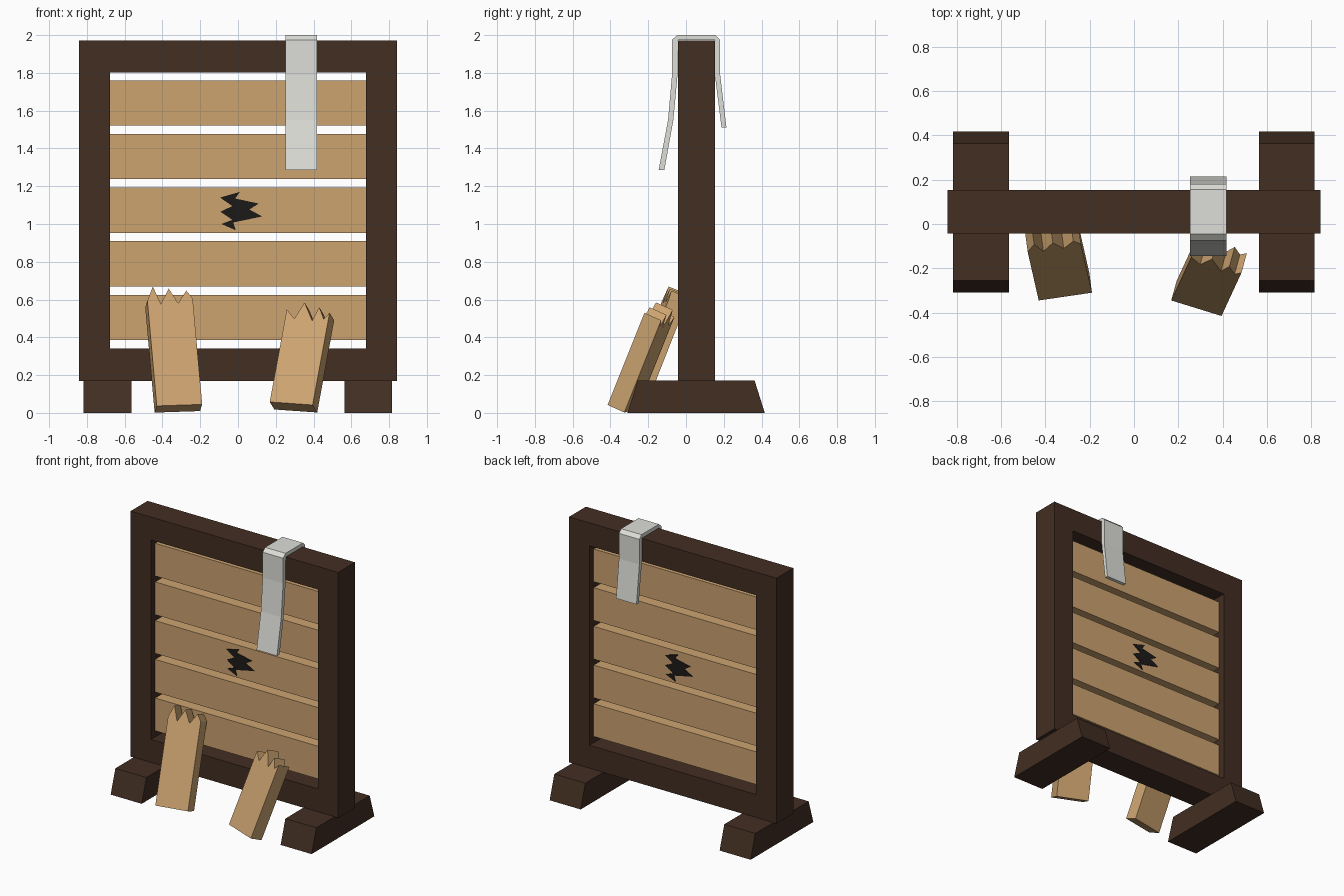
import bpy, bmesh
from mathutils import Vector

if "Cube" in bpy.data.objects:
    bpy.data.objects.remove(bpy.data.objects["Cube"])


def material(name, rgb):
    m = bpy.data.materials.new(name)
    m.diffuse_color = [((c / 255 + 0.055) / 1.055) ** 2.4 for c in rgb] + [1]
    m.use_nodes = True
    m.node_tree.nodes["Principled BSDF"].inputs["Base Color"].default_value = m.diffuse_color
    return m


DARK = material("dark_wood", (66, 46, 34))
WOOD = material("light_wood", (204, 163, 112))
CLOTH = material("cloth", (222, 222, 216))
BLACK = material("crack_black", (28, 26, 24))


def finish(bm, name, mat):
    bmesh.ops.recalc_face_normals(bm, faces=bm.faces)
    me = bpy.data.meshes.new(name)
    bm.to_mesh(me)
    bm.free()
    me.materials.append(mat)
    ob = bpy.data.objects.new(name, me)
    bpy.context.collection.objects.link(ob)
    return ob


def extrude(bm, faces, offset):
    geo = bmesh.ops.extrude_face_region(bm, geom=faces, use_keep_orig=True)["geom"]
    verts = [g for g in geo if isinstance(g, bmesh.types.BMVert)]
    bmesh.ops.translate(bm, verts=verts, vec=offset)


def prism(name, points, offset, mat):
    bm = bmesh.new()
    face = bm.faces.new([bm.verts.new(p) for p in points])
    extrude(bm, [face], Vector(offset))
    return finish(bm, name, mat)


# Frame: one ring around the opening
xs, zs = (-0.842, -0.677, 0.677, 0.842), (0.17, 0.34, 1.803, 1.972)
bm = bmesh.new()
grid = [[bm.verts.new((x, -0.042, z)) for z in zs] for x in xs]
ring = [bm.faces.new((grid[i][j], grid[i + 1][j], grid[i + 1][j + 1], grid[i][j + 1]))
        for i in range(3) for j in range(3) if (i, j) != (1, 1)]
extrude(bm, ring, Vector((0, 0.195, 0)))
finish(bm, "frame", DARK)

# Feet with sloped ends
for side, x in (("left", -0.817), ("right", 0.563)):
    prism("foot_" + side, [(x, -0.31, 0), (x, 0.417, 0), (x, 0.363, 0.172), (x, -0.255, 0.172)],
          (0.252, 0, 0), DARK)

# Horizontal slats
for i in range(5):
    z = 0.385 + i * 0.284
    prism(f"slat_{i + 1}", [(-0.677, 0.007, z), (0.677, 0.007, z),
                            (0.677, 0.007, z + 0.24), (-0.677, 0.007, z + 0.24)],
          (0, 0.096, 0), WOOD)

# Jagged crack marks, one on each face of the middle slat
crack = [(-0.095, 1.14), (0.01, 1.17), (-0.015, 1.135), (0.11, 1.108), (0.06, 1.077), (0.128, 1.04),
         (-0.025, 1.008), (-0.012, 0.967), (-0.088, 1.0), (-0.03, 1.022), (-0.093, 1.065), (-0.03, 1.095)]
for name, s, y in (("front", 1, 0.008), ("back", -1, 0.102)):
    prism("crack_" + name, [(s * x, y, z) for x, z in crack], (0, -0.006 * s, 0), BLACK)

# Cloth strip hanging over the top rail
strip = [(-0.145, 1.285), (-0.095, 1.55), (-0.074, 1.79), (-0.074, 1.975), (-0.046, 2.0),
         (0.156, 2.0), (0.181, 1.975), (0.181, 1.79), (0.214, 1.51),
         (0.188, 1.51), (0.153, 1.79), (0.153, 1.973), (-0.043, 1.973), (-0.045, 1.79),
         (-0.067, 1.55), (-0.115, 1.285)]
prism("cloth_strip", [(0.252, y, z) for y, z in strip], (0.166, 0, 0), CLOTH)


# Broken boards leaning on the frame: corner, width and length axes, jagged top
def broken_board(name, corner, across, along, jag, thick):
    c, w, l = Vector(corner), Vector(across).normalized(), Vector(along).normalized()
    n = l.cross(w).normalized()
    outline = [(0, 0), (jag[-1][0], 0)] + jag[::-1]
    prism(name, [c + w * u + l * v for u, v in outline], n * thick, WOOD)


broken_board("broken_board_left", (-0.43, -0.345, 0.037), (0.24, 0.035, 0.008), (-0.05, 0.22, 0.56),
             [(0, 0.6), (0.036, 0.68), (0.07, 0.58), (0.12, 0.665), (0.163, 0.58), (0.212, 0.65), (0.243, 0.605)],
             0.095)
broken_board("broken_board_right", (0.168, -0.345, 0.058), (0.227, -0.07, -0.016), (0.09, 0.195, 0.488),
             [(0, 0.535), (0.051, 0.485), (0.09, 0.582), (0.15, 0.482), (0.176, 0.56), (0.212, 0.495), (0.238, 0.533)],
             0.1)
